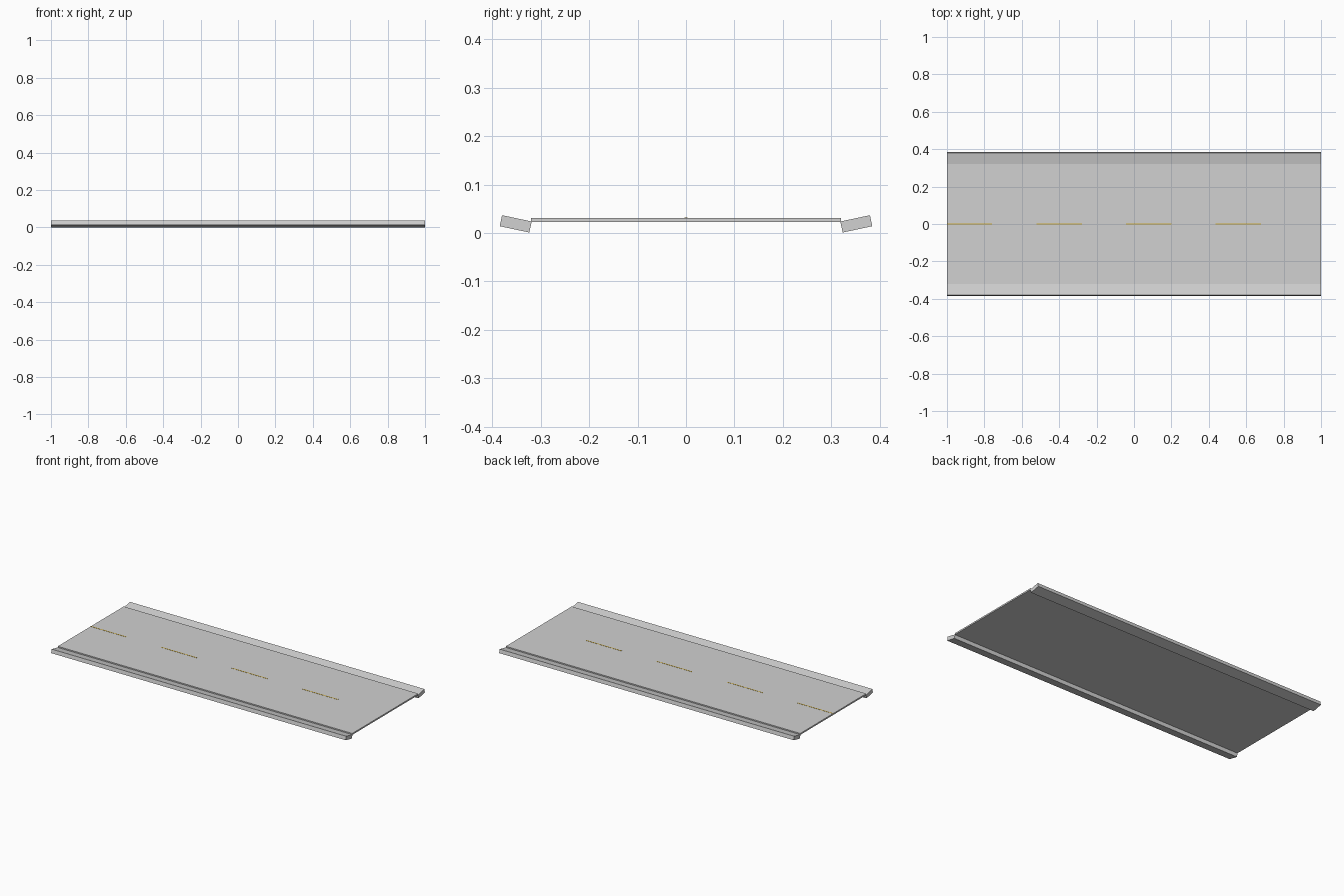
import bpy
from math import radians

cube = bpy.data.objects.get("Cube")
if cube:
    bpy.data.objects.remove(cube, do_unlink=True)


def material(name, color):
    mat = bpy.data.materials.new(name)
    mat.use_nodes = True
    mat.diffuse_color = color
    mat.node_tree.nodes["Principled BSDF"].inputs["Base Color"].default_value = color
    return mat


def box(name, size, center, mat, tilt=0):
    bpy.ops.mesh.primitive_cube_add(size=1)
    obj = bpy.context.object
    obj.name = obj.data.name = name
    obj.scale = size
    bpy.ops.object.transform_apply(location=False, rotation=False, scale=True)
    obj.location = center
    obj.rotation_euler.x = tilt
    obj.data.materials.append(mat)
    return obj


grey = material("concrete grey", (0.64, 0.64, 0.64, 1))
yellow = material("line yellow", (0.64, 0.42, 0.04, 1))

# Road deck
box("road_deck", (2, 0.64, 0.009), (0, 0, 0.0267), grey)

# Kerbs, rising outward on both sides
for side, y in (("front", -1), ("back", 1)):
    box(side + "_kerb", (2, 0.0625, 0.0232), (0, y * 0.3515, 0.0188), grey,
        y * radians(12))

# Dashed centre line
for i in range(4):
    box(f"centre_dash_{i + 1}", (0.242, 0.006, 0.001),
        (-0.879 + i * 0.479, 0, 0.0315), yellow)
